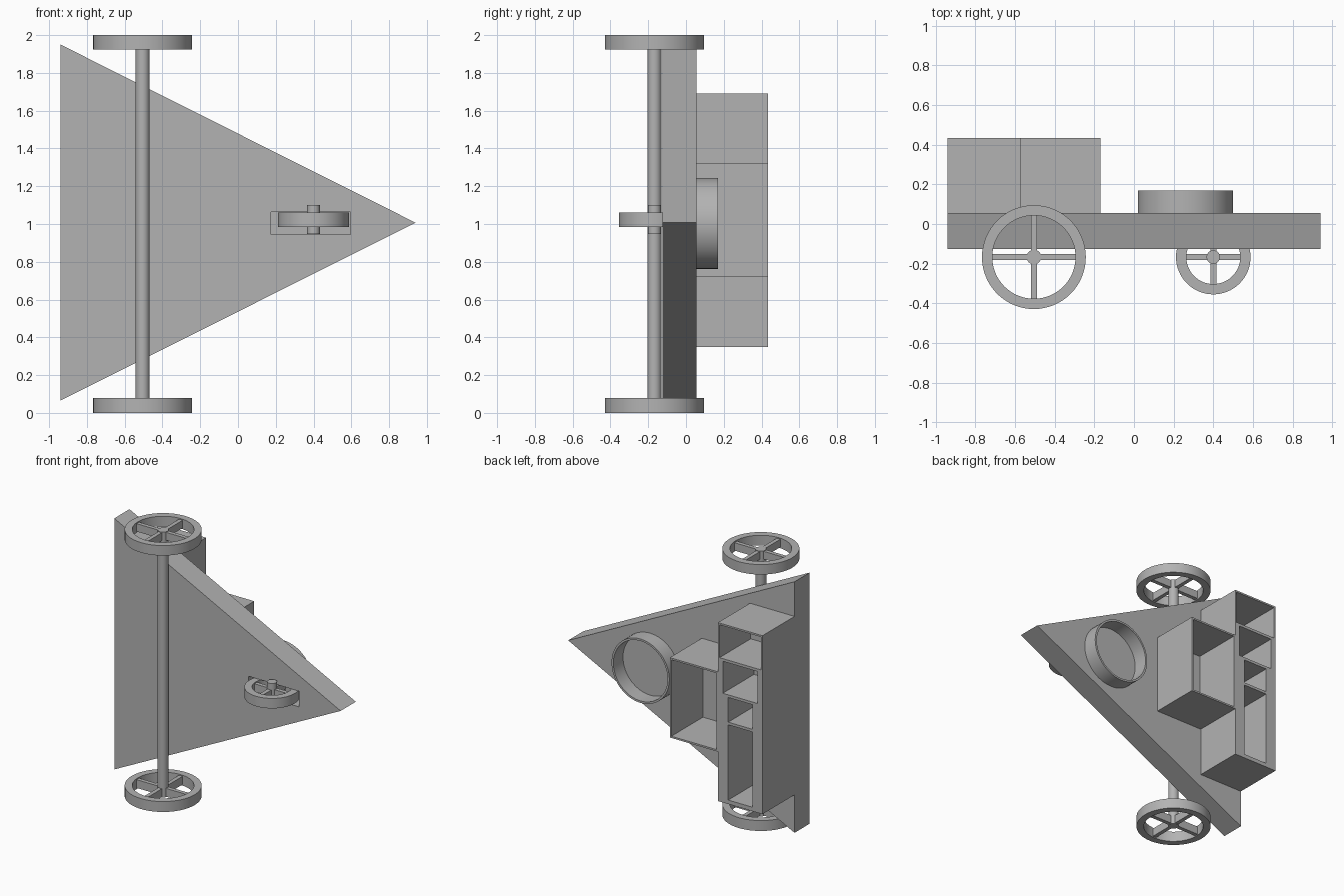
import bpy, bmesh, math
from mathutils import Matrix

if "Cube" in bpy.data.objects:
    bpy.data.objects.remove(bpy.data.objects["Cube"])

grey = bpy.data.materials.new("plain grey")
grey.diffuse_color = (0.45, 0.45, 0.45, 1)
grey.use_nodes = True
grey.node_tree.nodes["Principled BSDF"].inputs["Base Color"].default_value = grey.diffuse_color


def finish(name, bm):
    bmesh.ops.recalc_face_normals(bm, faces=bm.faces)
    mesh = bpy.data.meshes.new(name)
    bm.to_mesh(mesh)
    bm.free()
    mesh.materials.append(grey)
    ob = bpy.data.objects.new(name, mesh)
    bpy.context.collection.objects.link(ob)
    return ob


def activate(ob):
    bpy.ops.object.select_all(action='DESELECT')
    ob.select_set(True)
    bpy.context.view_layer.objects.active = ob


def smooth(ob):
    activate(ob)
    bpy.ops.object.shade_smooth_by_angle(angle=math.radians(35))
    return ob


def box(name, x, y, z):
    bm = bmesh.new()
    bmesh.ops.create_cube(bm, size=1)
    for v in bm.verts:
        for i, (a, b) in enumerate((x, y, z)):
            v.co[i] = a if v.co[i] < 0 else b
    return finish(name, bm)


def cut(ob, x, y, z):
    cutter = box("cutter", x, y, z)
    cutter.hide_render = True
    mod = ob.modifiers.new("cut", 'BOOLEAN')
    mod.operation, mod.solver, mod.object = 'DIFFERENCE', 'EXACT', cutter
    activate(ob)
    bpy.ops.object.modifier_apply(modifier=mod.name)
    bpy.data.objects.remove(cutter)


def ring(name, center, outer, inner, h, along_y=False, n=64):
    """Tube with square edges; its axis is z, or y when along_y is set."""
    bm = bmesh.new()
    profile = ((outer, -h / 2), (outer, h / 2), (inner, h / 2), (inner, -h / 2))
    loops = [[bm.verts.new((r * math.cos(i * math.tau / n), r * math.sin(i * math.tau / n), z))
              for r, z in profile] for i in range(n)]
    for i in range(n):
        a, b = loops[i], loops[(i + 1) % n]
        for k in range(4):
            bm.faces.new((a[k], b[k], b[(k + 1) % 4], a[(k + 1) % 4]))
    if along_y:
        bm.transform(Matrix.Rotation(math.pi / 2, 4, 'X'))
    bm.transform(Matrix.Translation(center))
    return smooth(finish(name, bm))


def rod(name, x, y, z0, z1, r):
    bm = bmesh.new()
    bmesh.ops.create_cone(bm, cap_ends=True, segments=32, radius1=r, radius2=r, depth=z1 - z0)
    bm.transform(Matrix.Translation((x, y, (z0 + z1) / 2)))
    return smooth(finish(name, bm))


def wheel(name, x, y, z0, z1, outer, inner):
    ring(name + "_rim", (x, y, (z0 + z1) / 2), outer, inner, z1 - z0)
    a, b, w = 0.025, inner + 0.01, 0.015
    for s, side in ((-1, "a"), (1, "b")):
        lo, hi = sorted((s * a, s * b))
        box(name + "_spoke_x_" + side, (x + lo, x + hi), (y - w, y + w), (z0 + 0.008, z1 - 0.008))
        box(name + "_spoke_y_" + side, (x - w, x + w), (y + lo, y + hi), (z0 + 0.008, z1 - 0.008))


# Triangular deck with a pocket for the small wheel
bm = bmesh.new()
tri = [(-0.94, 0.065), (0.94, 1.007), (-0.94, 1.95)]
face = bm.faces.new([bm.verts.new((x, -0.125, z)) for x, z in tri])
new = bmesh.ops.extrude_face_region(bm, geom=[face])["geom"]
bmesh.ops.translate(bm, vec=(0, 0.18, 0), verts=[g for g in new if isinstance(g, bmesh.types.BMVert)])
deck = finish("deck", bm)
cut(deck, (0.175, 0.595), (-0.2, 0.03), (0.945, 1.063))

# Large wheels on a long axle, small wheel on a short one
wheel("large_wheel_low", -0.505, -0.167, 0, 0.078, 0.262, 0.21)
wheel("large_wheel_high", -0.505, -0.167, 1.925, 2.0, 0.262, 0.21)
rod("long_axle", -0.505, -0.167, 0.004, 1.996, 0.037)
wheel("small_wheel", 0.4, -0.167, 0.985, 1.06, 0.188, 0.136)
rod("short_axle", 0.4, -0.167, 0.948, 1.1, 0.034)

# Round open tray
ring("round_tray", (0.26, 0.111, 1.003), 0.24, 0.225, 0.116, along_y=True)

# Tall cabinet with four compartments, each open to the back
cabinet = box("cabinet", (-0.94, -0.57), (0.05, 0.435), (0.35, 1.69))
for inset, z0, z1 in ((0.013, 1.43, 1.677), (0.04, 1.17, 1.41),
                      (0.085, 0.965, 1.15), (0.085, 0.38, 0.945)):
    cut(cabinet, (-0.94 + inset, -0.57 - inset), (0.065, 0.5), (z0, z1))

# Open bin beside the cabinet
open_bin = box("open_bin", (-0.57, -0.17), (0.05, 0.435), (0.72, 1.32))
cut(open_bin, (-0.557, -0.183), (0.06, 0.5), (0.733, 1.307))
